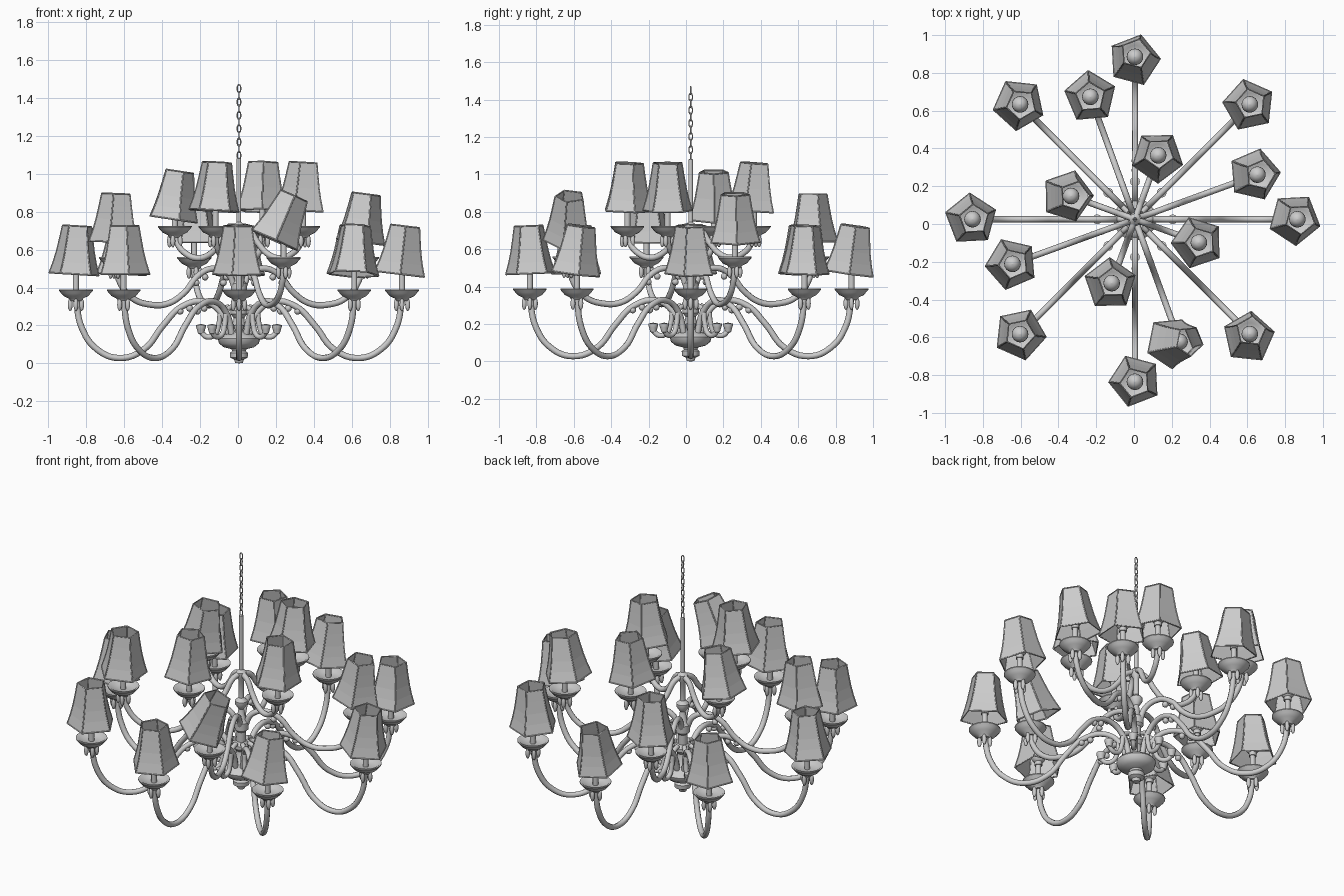
import bpy, math
from mathutils import Matrix, Vector, Euler

if "Cube" in bpy.data.objects:
    bpy.data.objects.remove(bpy.data.objects["Cube"])

C = Vector((0.005, 0.025, 0))  # chandelier axis


def add(name, mesh, mat=Matrix()):
    ob = bpy.data.objects.new(name, mesh)
    bpy.context.collection.objects.link(ob)
    ob.matrix_world = Matrix.Translation(C) @ mat
    return ob


def lathe(name, prof, n=20):
    """Spin (radius, z) profile points around z."""
    vs, fs = [], []
    for r, z in prof:
        vs += [(r * math.cos(2 * math.pi * i / n), r * math.sin(2 * math.pi * i / n), z) for i in range(n)]
    for k in range(len(prof) - 1):
        for i in range(n):
            j = (i + 1) % n
            fs.append((k * n + i, k * n + j, (k + 1) * n + j, (k + 1) * n + i))
    me = bpy.data.meshes.new(name)
    me.from_pydata(vs, [], fs)
    me.shade_smooth()
    me.set_sharp_from_angle(angle=math.radians(40))
    return me


def tubes(name, paths, r, smooth=True, closed=False):
    """Round tubes through points, as one mesh."""
    cu = bpy.data.curves.new(name, 'CURVE')
    cu.dimensions = '3D'
    cu.bevel_depth, cu.bevel_resolution, cu.resolution_u = r, 2 if smooth else 0, 6
    cu.use_fill_caps = True
    for pts in paths:
        sp = cu.splines.new('BEZIER' if smooth else 'POLY')
        target = sp.bezier_points if smooth else sp.points
        target.add(len(pts) - 1)
        for p, co in zip(target, pts):
            if smooth:
                p.co = co
                p.handle_left_type = p.handle_right_type = 'AUTO'
            else:
                p.co = (*co, 1)
        sp.use_cyclic_u = closed
    tmp = bpy.data.objects.new(name, cu)
    bpy.context.collection.objects.link(tmp)
    bpy.context.view_layer.update()
    me = bpy.data.meshes.new_from_object(tmp.evaluated_get(bpy.context.evaluated_depsgraph_get()))
    bpy.data.objects.remove(tmp)
    me.name = name
    if smooth:
        me.shade_smooth()
    return me


def ball(name, rx, rz, n=12, k=8):
    return lathe(name, [(max(rx * math.sin(math.pi * i / k), 1e-4), -rz * math.cos(math.pi * i / k))
                        for i in range(k + 1)], n)


# Shared lamp parts; z = 0 is the dish rim
dish = lathe("dish", [(.001, -.06), (.03, -.06), (.038, -.048), (.065, -.035), (.078, -.02), (.09, -.006),
                      (.09, 0), (.08, 0), (.06, -.015), (.02, -.02), (.001, -.02)])
candle = lathe("candle", [(.016, -.03), (.016, .1), (.022, .1), (.022, .125), (.001, .125)], 12)
bulb = ball("bulb", .044, .05, 16, 10)
drop = ball("drop", .013, .034, 10)
bead = ball("bead", .018, .018, 10)

# Five-sided flared shade with wire frame
H = .255
SHADE = [(.138, 0), (.119, .06), (.104, .12), (.091, .19), (.08, H)]


def corner(k, i):
    r, z = SHADE[k]
    a = 2 * math.pi * i / 5
    return (r * math.cos(a), r * math.sin(a), z - H / 2)


shade = bpy.data.meshes.new("shade")
shade.from_pydata([corner(k, i) for k in range(5) for i in range(5)], [],
                  [(k * 5 + i, k * 5 + (i + 1) % 5, k * 5 + 5 + (i + 1) % 5, k * 5 + 5 + i)
                   for k in range(4) for i in range(5)])
ribs = [[corner(k, i) for k in range(5)] for i in range(5)]
rings = [[corner(k, i % 5) for i in range(6)] for k in (0, 4)]
frame = tubes("shade_frame", ribs + rings, .004, smooth=False)


def arm_path(pts):
    return [(r, 0, z) for r, z in pts]


# Tiers: arm count, start angle, lamp radius, rim height, arm path, bead spots, shade lean (x, y, drop) per lamp
TIERS = [
    ("lower", 8, 0, .86, .39,
     [(.05, .14), (.09, .26), (.18, .325), (.30, .30), (.40, .2), (.50, .075), (.63, .028), (.75, .075),
      (.83, .19), (.86, .34)], [(.26, .29), (.31, .275)],
     [(.12, 0, 0), (.04, .03, 0), (.03, .14, 0), (.05, 0, 0), (.06, 0, 0), (0, 0, 0), (0, -.04, 0), (.05, .13, 0)]),
    ("middle", 4, 20, .69, .56,
     [(.025, .40), (.06, .47), (.14, .50), (.22, .47), (.31, .37), (.40, .315), (.50, .31), (.60, .345),
      (.67, .43), (.69, .51)], [(.19, .455), (.24, .425)],
     [(.13, 0, 0), (0, 0, 0), (.04, 0, 0), (.42, .03, 0)]),
    ("upper", 4, 70, .36, .725,
     [(.015, .72), (.06, .70), (.11, .63), (.165, .575), (.23, .555), (.30, .58), (.345, .63), (.36, .68)], [],
     [(.03, .07, 0), (.15, 0, .045), (.06, .03, 0), (.06, 0, 0)]),
]

for tier, n, a0, R, rim, path, beads, leans in TIERS:
    arm = tubes(tier + "_arm", [arm_path(path)], .0165)
    for i in range(n):
        a = math.radians(a0 + 360 * i / n)
        rot = Matrix.Rotation(a, 4, 'Z')
        add(tier + "_arm", arm, rot)
        for r, z in beads:
            add(tier + "_arm_bead", bead, rot @ Matrix.Translation((r, 0, z)))
        lamp = rot @ Matrix.Translation((R, 0, rim))
        add(tier + "_dish", dish, lamp)
        add(tier + "_candle", candle, lamp)
        add(tier + "_bulb", bulb, lamp @ Matrix.Translation((0, 0, .165)))
        for k in range(4):
            add(tier + "_drop", drop, lamp @ Matrix.Rotation(k * math.pi / 2, 4, 'Z')
                @ Matrix.Translation((.03, 0, -.08)))
        lx, ly, dz = leans[i]
        pos = lamp.translation + Vector((0, 0, .08 + H / 2 - dz))
        m = (Matrix.Translation(pos) @ Euler((-ly, lx, 0)).to_matrix().to_4x4()
             @ Matrix.Rotation(a - math.radians(15), 4, 'Z'))
        add(tier + "_shade", shade, m)
        add(tier + "_shade_frame", frame, m)

# Scroll hooks around the base bowl
hook = tubes("scroll_hook", [arm_path([(.05, .3), (.09, .28), (.105, .21), (.13, .15), (.17, .14), (.2, .165)])], .014)
tip = lathe("hook_tip", [(.001, -.02), (.016, -.012), (.022, .01), (.026, .022), (.026, .032), (.001, .038)], 12)
for i in range(8):
    rot = Matrix.Rotation(i * math.pi / 4, 4, 'Z')
    add("scroll_hook", hook, rot)
    add("hook_tip", tip, rot @ Matrix.Translation((.2, 0, .17)))

# Central turned column and hanging rod
add("column", lathe("column", [
    (.001, 0), (.02, .003), (.026, .02), (.046, .03), (.048, .055), (.036, .065), (.04, .075), (.08, .085),
    (.105, .105), (.112, .13), (.1, .145), (.06, .155), (.035, .18), (.028, .24), (.045, .26), (.045, .28),
    (.027, .3), (.027, .36), (.042, .375), (.042, .42), (.025, .44), (.016, .5), (.036, .53), (.036, .55),
    (.016, .57), (.016, .68), (.03, .70), (.03, .73), (.012, .745), (.012, 1.08), (.001, 1.085)], 24))

# Chain of alternating oval links
w, h = .0095, .021
link = tubes("chain_link", [[(w * math.cos(t), 0, h * math.sin(t)) for t in
                             [2 * math.pi * k / 12 for k in range(12)]]], .0032, smooth=True, closed=True)
for i in range(11):
    add("chain_link", link, Matrix.Translation((0, 0, 1.097 + i * .0352)) @ Matrix.Rotation(i * math.pi / 2, 4, 'Z'))
